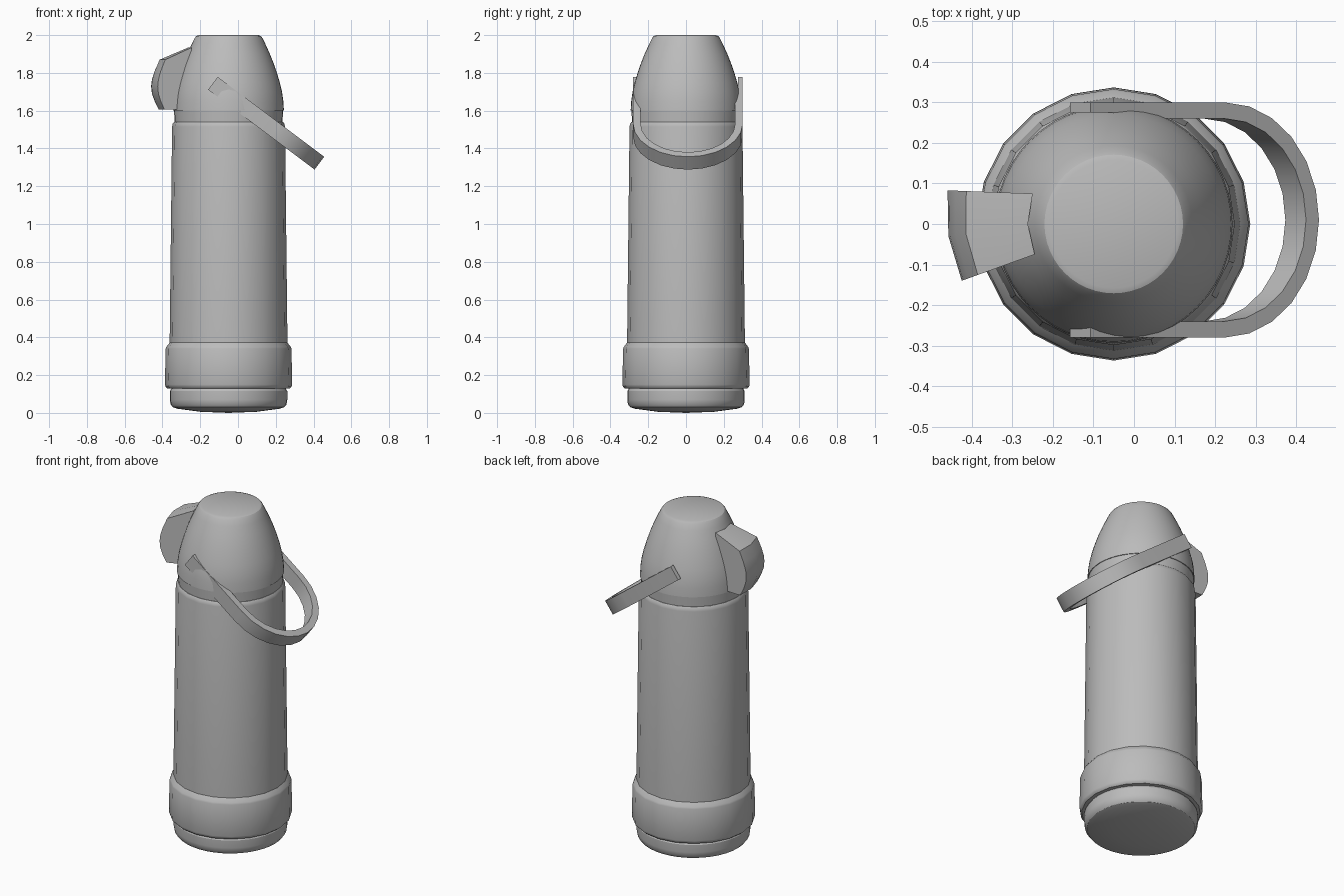
import bpy, bmesh
from math import sin, cos, pi, radians
from mathutils import Vector

cube = bpy.data.objects.get("Cube")
if cube:
    bpy.data.objects.remove(cube, do_unlink=True)

AXIS = -0.05  # x of the flask's vertical axis

grey = bpy.data.materials.new("plain grey")
grey.use_nodes = True
grey.diffuse_color = (0.5, 0.5, 0.5, 1)
grey.node_tree.nodes["Principled BSDF"].inputs["Base Color"].default_value = (0.5, 0.5, 0.5, 1)


def finish(name, bm, angle=30):
    bmesh.ops.recalc_face_normals(bm, faces=bm.faces)
    mesh = bpy.data.meshes.new(name)
    bm.to_mesh(mesh)
    bm.free()
    mesh.materials.append(grey)
    obj = bpy.data.objects.new(name, mesh)
    bpy.context.collection.objects.link(obj)
    bpy.ops.object.select_all(action='DESELECT')
    obj.select_set(True)
    bpy.context.view_layer.objects.active = obj
    bpy.ops.object.shade_smooth_by_angle(angle=radians(angle))
    return obj


def lathe(name, profile, sides):
    """Turn (radius, height) points around the flask axis."""
    bm = bmesh.new()
    verts = [bm.verts.new((r, 0, z)) for r, z in profile]
    edges = [bm.edges.new(pair) for pair in zip(verts, verts[1:])]
    bmesh.ops.spin(bm, geom=verts + edges, cent=(0, 0, 0), axis=(0, 0, 1),
                   angle=2 * pi, steps=sides)
    bmesh.ops.remove_doubles(bm, verts=bm.verts, dist=0.0005)
    bmesh.ops.translate(bm, verts=bm.verts, vec=(AXIS, 0, 0))
    return finish(name, bm)


def loft(name, rings):
    """Skin a row of equal closed sections and cap both ends."""
    bm = bmesh.new()
    rows = [[bm.verts.new(p) for p in ring] for ring in rings]
    n = len(rows[0])
    for a, b in zip(rows, rows[1:]):
        for i in range(n):
            j = (i + 1) % n
            bm.faces.new((a[i], a[j], b[j], b[i]))
    bm.faces.new(rows[0])
    bm.faces.new(rows[-1])
    return finish(name, bm)


# Foot, with a slightly domed underside
lathe("foot", [(0, 0), (0.15, 0.006), (0.27, 0.022), (0.295, 0.03), (0.307, 0.045),
               (0.311, 0.07), (0.311, 0.115), (0.303, 0.128), (0.303, 0.15)], 40)

# Raised band around the lower body
lathe("lower_band", [(0.3, 0.128), (0.325, 0.13), (0.333, 0.138), (0.337, 0.15),
                     (0.333, 0.34), (0.329, 0.35), (0.312, 0.372), (0.3, 0.372)], 20)

# Tapered body with a rounded shoulder
lathe("body", [(0.312, 0.36), (0.299, 1.515), (0.296, 1.53), (0.289, 1.54), (0, 1.54)], 20)

# Collar and domed lid
lathe("collar", [(0.285, 1.53), (0.289, 1.605), (0, 1.605)], 40)
lathe("lid", [(0, 1.6), (0.293, 1.6), (0.29, 1.65), (0.283, 1.7), (0.271, 1.75),
              (0.256, 1.8), (0.239, 1.85), (0.219, 1.9), (0.194, 1.955), (0.179, 1.985),
              (0.171, 1.995), (0.158, 2.0), (0, 2.0)], 48)

# Fan-shaped spout: one side profile repeated across the fan
spout_profile = [(0, 1.935), (0.78, 1.87), (0.91, 1.81), (0.98, 1.765), (1, 1.73),
                 (0.98, 1.69), (0.91, 1.65), (0.8, 1.605), (0, 1.605)]
fan = [((-0.25, 0.075), (-0.46, 0.083)),
       ((-0.262, 0.0), (-0.458, -0.03)),
       ((-0.245, -0.075), (-0.425, -0.14))]
rings = []
for inner, outer in fan:
    a, b = Vector(inner), Vector(outer)
    rings.append([(*a.lerp(b, t), z) for t, z in spout_profile])
loft("spout", rings)

# Swing handle: two straight arms joined by a half circle, in a tilted plane
along = Vector((0.8, 0, -0.6))
across = Vector((0.6, 0, 0.8)) * 0.0425
pivot = Vector((-0.133, 0.01, 1.745))
REACH, OUTER, INNER = 0.415, 0.29, 0.25


def section(outer, inner):
    o, i = (pivot + along * u + Vector((0, y, 0)) for u, y in (outer, inner))
    return [o + across, o - across, i - across, i + across]


def arm(side):
    return [section((0, side * OUTER), (0, side * 0.265)),
            section((0.07, side * OUTER), (0.07, side * 0.265)),
            section((0.1, side * OUTER), (0.1, side * INNER))]


bend = []
for k in range(13):
    t = pi * k / 12
    bend.append(section((REACH + OUTER * sin(t), OUTER * cos(t)),
                        (REACH + INNER * sin(t), INNER * cos(t))))
loft("handle", arm(1) + bend + arm(-1)[::-1])
